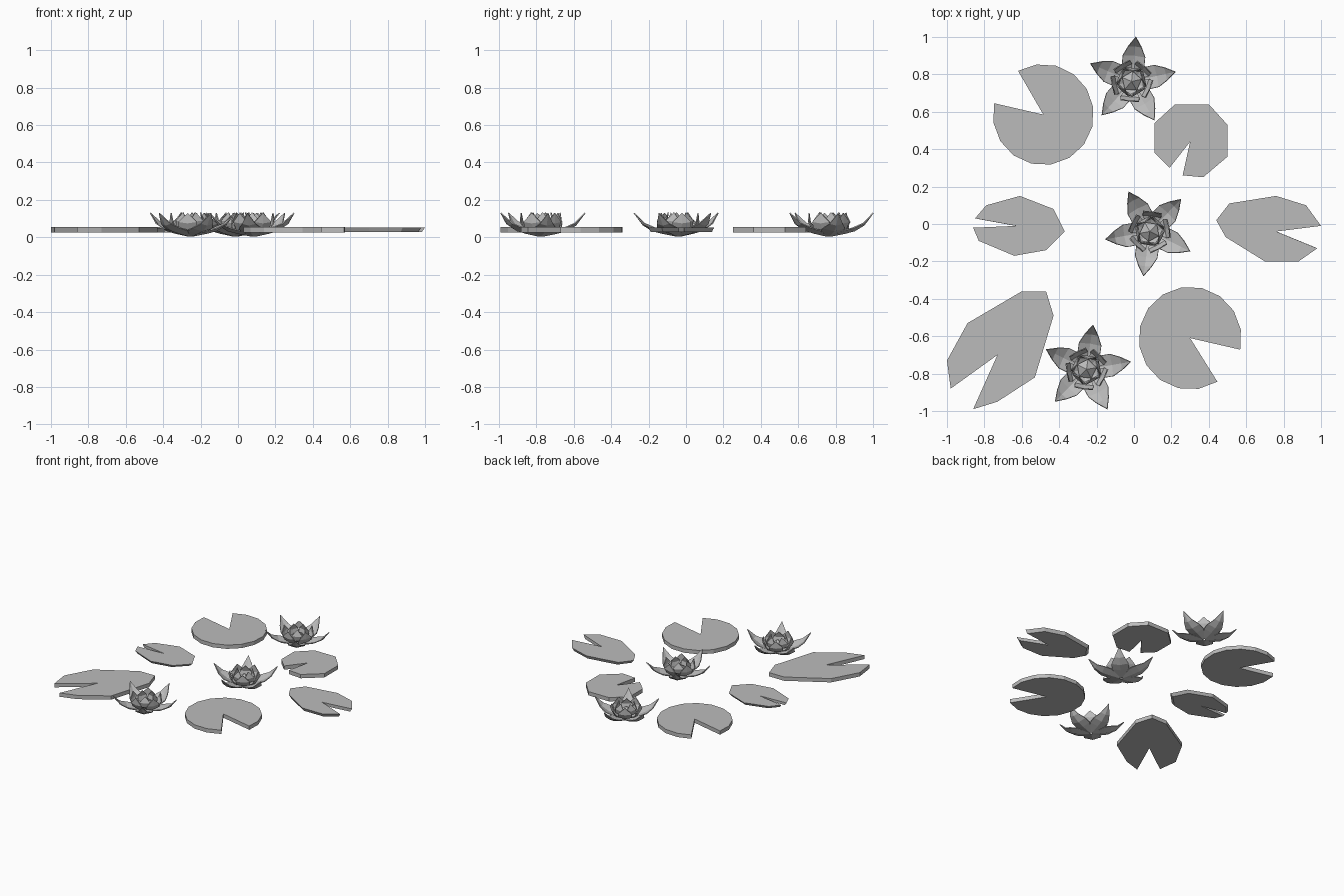
import bpy, bmesh
from math import sin, cos, radians, tau

cube = bpy.data.objects.get("Cube")
if cube:
    bpy.data.objects.remove(cube)

grey = bpy.data.materials.new("plain_grey")
grey.use_nodes = True
colour = (0.5, 0.5, 0.5, 1)
grey.diffuse_color = colour
grey.node_tree.nodes["Principled BSDF"].inputs["Base Color"].default_value = colour


def finish(name, bm):
    bmesh.ops.recalc_face_normals(bm, faces=bm.faces)
    mesh = bpy.data.meshes.new(name)
    bm.to_mesh(mesh)
    bm.free()
    mesh.materials.append(grey)
    obj = bpy.data.objects.new(name, mesh)
    bpy.context.collection.objects.link(obj)
    return obj


def lily_pad(name, notch, rim, shrink=1.0, low=0.025, high=0.055):
    """Flat notched leaf: a fan of wedges round the notch, closed underneath."""
    bm = bmesh.new()
    cx = sum(p[0] for p in rim) / len(rim)
    cy = sum(p[1] for p in rim) / len(rim)
    outline = [notch] + rim
    top = [bm.verts.new((x, y, high)) for x, y in outline]
    under = [bm.verts.new((cx + (x - cx) * shrink, cy + (y - cy) * shrink, low))
             for x, y in outline]
    count = len(outline)
    for i in range(count):
        j = (i + 1) % count
        bm.faces.new((top[i], top[j], under[j], under[i]))
        if 0 < i < count - 1:
            bm.faces.new((top[0], top[i], top[j]))
            bm.faces.new((under[0], under[j], under[i]))
    finish(name, bm)


def arc(centre, radius, start, sweep, steps=14):
    angles = [radians(start + sweep * i / steps) for i in range(steps + 1)]
    return [(centre[0] + radius * cos(a), centre[1] + radius * sin(a)) for a in angles]


# Round pads
back, front = (-0.485, 0.585), (0.3, -0.61)
lily_pad("back_right_pad", back, arc(back, 0.27, 167, 313))
lily_pad("front_left_pad", front, arc(front, 0.275, -13, 315))

# Small and stretched pads
lily_pad("back_left_pad", (0.3, 0.44), [
    (0.19, 0.3), (0.11, 0.38), (0.11, 0.54), (0.22, 0.64), (0.4, 0.64),
    (0.5, 0.53), (0.5, 0.36), (0.37, 0.25), (0.26, 0.26)])
lily_pad("right_pad", (-0.63, -0.01), [
    (-0.86, -0.02), (-0.83, -0.09), (-0.64, -0.17), (-0.47, -0.14), (-0.37, -0.04),
    (-0.43, 0.08), (-0.61, 0.15), (-0.79, 0.1), (-0.85, 0.03)], 0.92, 0.03, 0.05)
lily_pad("left_pad", (0.76, -0.04), [
    (0.98, -0.13), (0.88, -0.2), (0.7, -0.2), (0.49, -0.07), (0.44, 0.02),
    (0.51, 0.11), (0.76, 0.15), (0.92, 0.1), (1, -0.01)], 0.93, 0.027, 0.052)
lily_pad("front_right_pad", (-0.73, -0.7), [
    (-0.98, -0.88), (-1, -0.73), (-0.89, -0.53), (-0.6, -0.36), (-0.47, -0.36),
    (-0.43, -0.49), (-0.53, -0.82), (-0.73, -0.95), (-0.86, -0.99)])


def petal_ring(name, place, turn, stations, cup):
    """Five creased petals; each station is radius, height and half width."""
    bm = bmesh.new()
    for k in range(5):
        a = radians(turn) + tau * k / 5
        rows = []
        for r, z, w in stations:
            row = []
            for side in (-1, 0, 1):
                lift = abs(side) * w * cup
                x, y = r - lift * 0.3, side * w
                row.append(bm.verts.new((place[0] + x * cos(a) - y * sin(a),
                                         place[1] + x * sin(a) + y * cos(a), z + lift)))
            rows.append(row)
        for lower, upper in zip(rows, rows[1:]):
            for s in (0, 1):
                bm.faces.new((lower[s], lower[s + 1], upper[s + 1], upper[s]))
    bmesh.ops.remove_doubles(bm, verts=bm.verts, dist=0.0005)
    ring = finish(name, bm)
    thick = ring.modifiers.new("thickness", "SOLIDIFY")
    thick.thickness = 0.006
    thick.offset = 0


def flower(name, place, turn):
    # Wide open outer petals, upright middle petals, and a pointed bud
    petal_ring(name + "_outer_petals", place, turn, [
        (0.01, 0.006, 0.008), (0.09, 0.022, 0.06), (0.14, 0.035, 0.06),
        (0.19, 0.065, 0.035), (0.24, 0.13, 0)], 0.25)
    petal_ring(name + "_middle_petals", place, turn + 36, [
        (0.02, 0.012, 0.012), (0.085, 0.04, 0.05), (0.105, 0.075, 0.05),
        (0.105, 0.13, 0)], 0.15)
    petal_ring(name + "_inner_petals", place, turn, [
        (0.02, 0.025, 0.015), (0.06, 0.05, 0.045), (0.07, 0.085, 0.04),
        (0.055, 0.133, 0)], 0.1)
    bm = bmesh.new()
    rings = []
    for r, z in ((0.03, 0.03), (0.055, 0.06)):
        rings.append([bm.verts.new((place[0] + r * cos(radians(turn) + tau * k / 5),
                                    place[1] + r * sin(radians(turn) + tau * k / 5), z))
                      for k in range(5)])
    tip = bm.verts.new((place[0], place[1], 0.1))
    bm.faces.new(rings[0])
    for k in range(5):
        j = (k + 1) % 5
        bm.faces.new((rings[0][k], rings[0][j], rings[1][j], rings[1][k]))
        bm.faces.new((rings[1][k], rings[1][j], tip))
    finish(name + "_bud", bm)


flower("back_flower", (-0.013, 0.762), 84.5)
flower("middle_flower", (0.084, -0.04), 118)
flower("front_flower", (-0.254, -0.777), 81.7)
